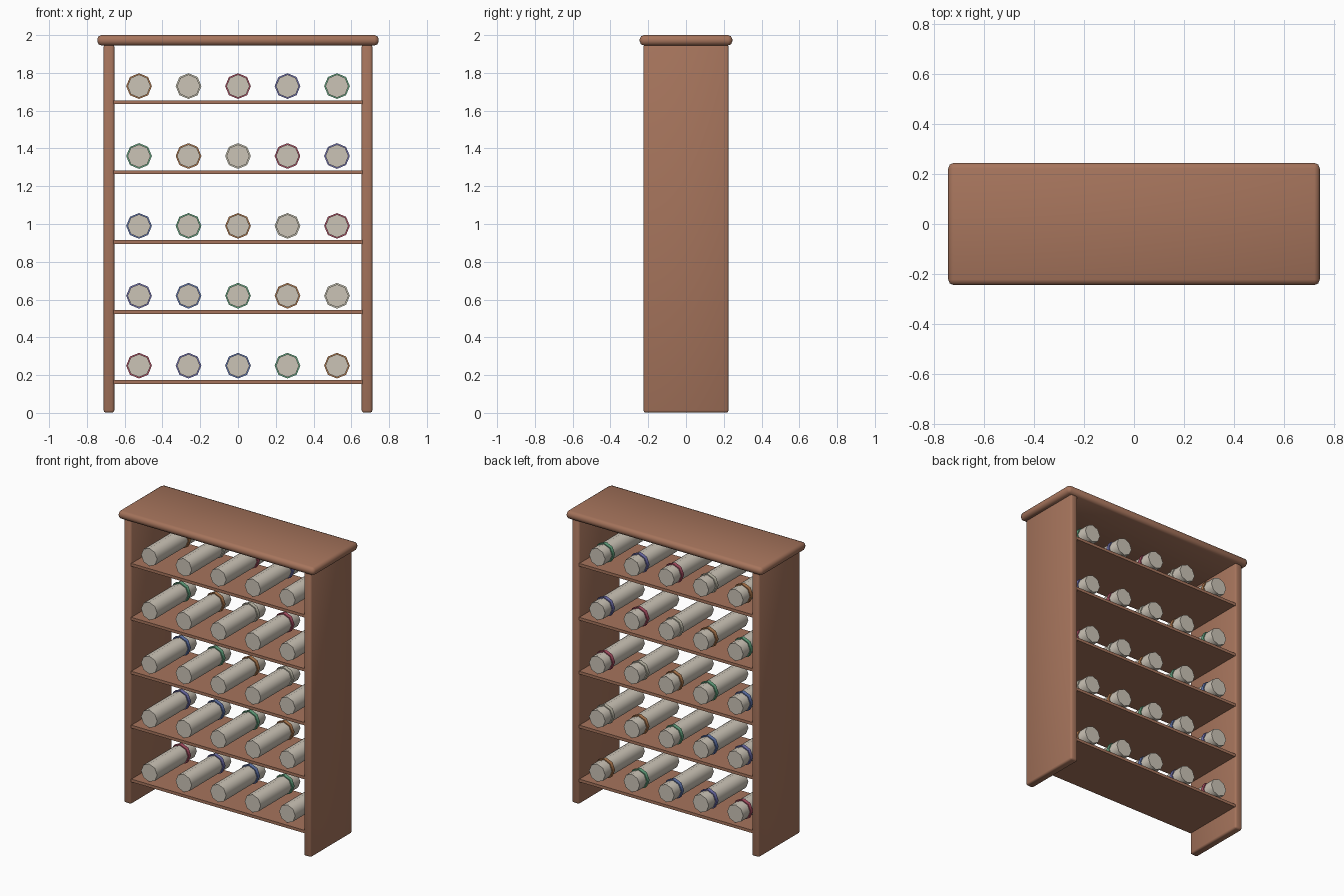
import bpy
import math

cube = bpy.data.objects.get("Cube")
if cube:
    bpy.data.objects.remove(cube, do_unlink=True)


def material(name, rgb):
    m = bpy.data.materials.new(name)
    m.use_nodes = True
    m.diffuse_color = (*rgb, 1)
    m.node_tree.nodes["Principled BSDF"].inputs["Base Color"].default_value = (*rgb, 1)
    return m


wood = material("warm wood", (0.38, 0.175, 0.107))
paper = material("grey paper", (0.60, 0.55, 0.47))
ribbons = {
    "red": material("ribbon red", (0.42, 0.08, 0.13)),
    "violet": material("ribbon violet", (0.16, 0.16, 0.42)),
    "blue": material("ribbon blue", (0.12, 0.18, 0.42)),
    "green": material("ribbon green", (0.13, 0.38, 0.22)),
    "orange": material("ribbon orange", (0.45, 0.20, 0.08)),
    "cream": material("ribbon cream", (0.55, 0.52, 0.42)),
}


def board(name, size, centre, bevel=0):
    """Wooden board, softly rounded when a bevel is given."""
    bpy.ops.mesh.primitive_cube_add(size=1, location=centre)
    ob = bpy.context.object
    ob.name = name
    ob.scale = size
    bpy.ops.object.transform_apply(location=False, rotation=False, scale=True)
    ob.data.materials.append(wood)
    if bevel:
        mod = ob.modifiers.new("Rounded edges", "BEVEL")
        mod.width = bevel
        mod.segments = 2
        mod.limit_method = "NONE"
        bpy.ops.object.shade_smooth()
    return ob


def roll(name, radius, length, centre, mat):
    """Eight-sided cylinder lying front to back."""
    bpy.ops.mesh.primitive_cylinder_add(
        vertices=8, radius=radius, depth=length, location=centre,
        rotation=(math.pi / 2, 0, 0))
    ob = bpy.context.object
    ob.name = name
    ob.data.materials.append(mat)
    bpy.ops.object.shade_smooth_by_angle(angle=math.radians(60))
    return ob


# Frame
board("top_board", (1.49, 0.49, 0.055), (0, 0, 1.9725), 0.022)
for side, sign in (("left", 1), ("right", -1)):
    board(side + "_side_panel", (0.056, 0.45, 1.95), (sign * 0.683, 0, 0.976), 0.012)

# Shelves with tied paper rolls, from the bottom up
order = ["red", "violet", "blue", "green", "orange", "cream"]
for row in range(5):
    z = 0.25 + row * 0.37
    board(f"shelf_{row + 1}", (1.33, 0.44, 0.02), (0, 0, z - 0.086))
    for col in range(5):
        x = (col - 2) * 0.262
        colour = order[(row + col) % len(order)]
        if row == col == 4:
            colour = "green"
        tag = f"{row + 1}_{col + 1}"
        roll("paper_roll_" + tag, 0.061, 0.43, (x, 0, z), paper)
        roll("ribbon_" + tag, 0.068, 0.025, (x, 0.13, z), ribbons[colour])
